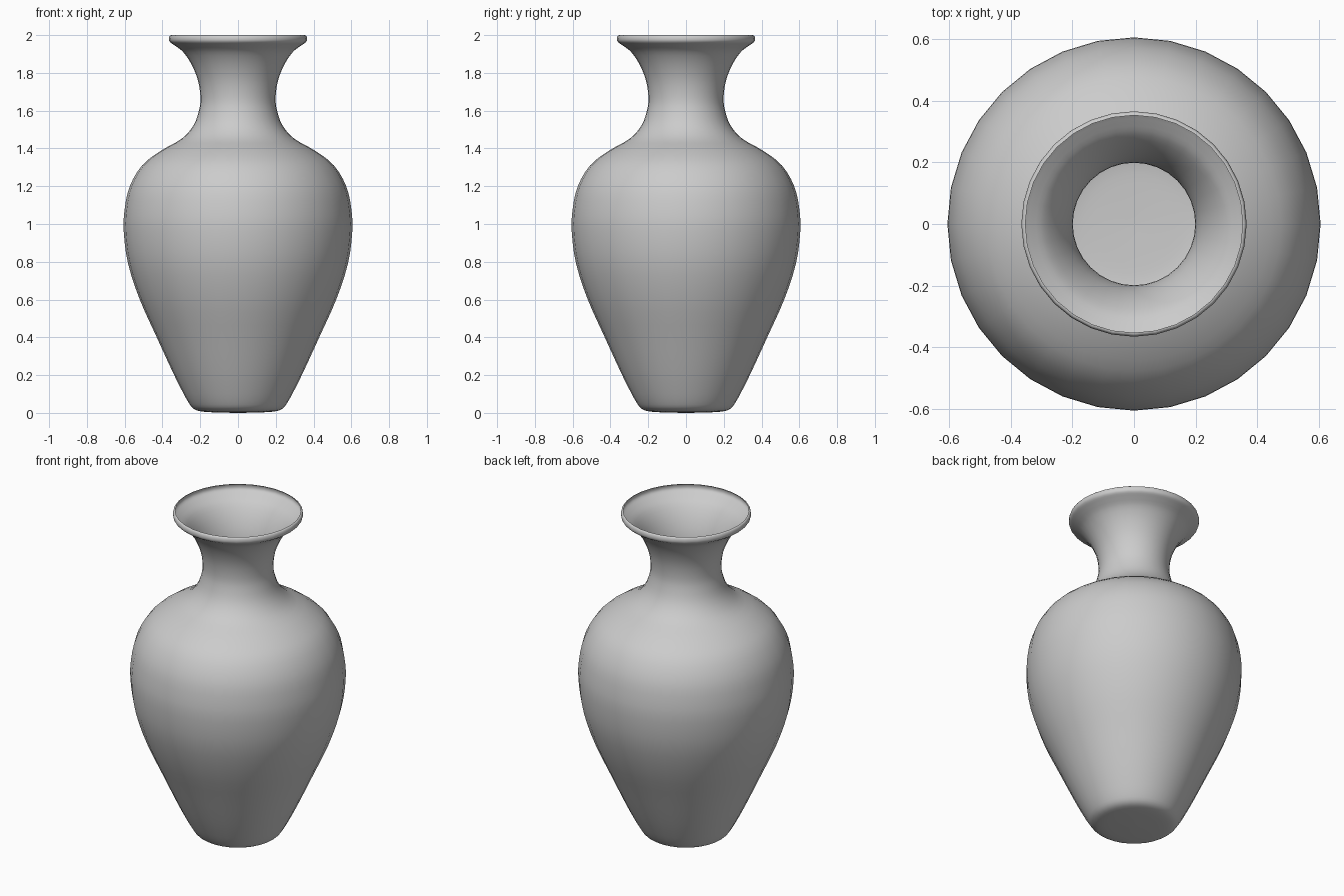
import bpy, bmesh
from math import sin, cos, pi

if "Cube" in bpy.data.objects:
    bpy.data.objects.remove(bpy.data.objects["Cube"])

SIDES = 32
STEPS = 3

# Vase outline as (radius, height), from foot to lip
PROFILE = [
    (0.0, 0.0), (0.10, 0.002), (0.19, 0.007), (0.235, 0.022), (0.265, 0.06),
    (0.303, 0.13), (0.352, 0.23), (0.43, 0.40), (0.52, 0.60), (0.582, 0.79),
    (0.605, 0.96), (0.60, 1.08), (0.573, 1.20), (0.508, 1.31), (0.41, 1.387),
    (0.30, 1.45), (0.237, 1.52), (0.207, 1.60), (0.199, 1.67), (0.212, 1.76),
    (0.246, 1.845), (0.29, 1.91), (0.332, 1.943), (0.36, 1.963),
    (0.366, 1.98), (0.362, 1.996), (0.353, 2.0),
]


def smooth_profile(pts):
    """Catmull-Rom refinement of the outline."""
    out = []
    for i in range(len(pts) - 1):
        a, b, c = pts[max(i - 1, 0)], pts[i], pts[i + 1]
        d = pts[min(i + 2, len(pts) - 1)]
        for s in range(STEPS):
            t = s / STEPS
            out.append(tuple(
                0.5 * (2 * q + (r - p) * t + (2 * p - 5 * q + 4 * r - w) * t * t
                       + (3 * q - p - 3 * r + w) * t ** 3)
                for p, q, r, w in zip(a, b, c, d)))
    return out + [pts[-1]]


# Turn the outline round z as a single thin shell, open at the mouth
bm = bmesh.new()
outline = smooth_profile(PROFILE)
centre = bm.verts.new((0, 0, 0))
rings = [[bm.verts.new((r * cos(2 * pi * k / SIDES), r * sin(2 * pi * k / SIDES),
                        min(max(z, 0), 2)))
          for k in range(SIDES)] for r, z in outline[1:]]
for k in range(SIDES):
    n = (k + 1) % SIDES
    bm.faces.new((centre, rings[0][n], rings[0][k]))
    for low, high in zip(rings, rings[1:]):
        bm.faces.new((low[k], low[n], high[n], high[k]))
for f in bm.faces:
    f.smooth = True

mesh = bpy.data.meshes.new("vase")
bm.to_mesh(mesh)
bm.free()
vase = bpy.data.objects.new("vase", mesh)
bpy.context.collection.objects.link(vase)
